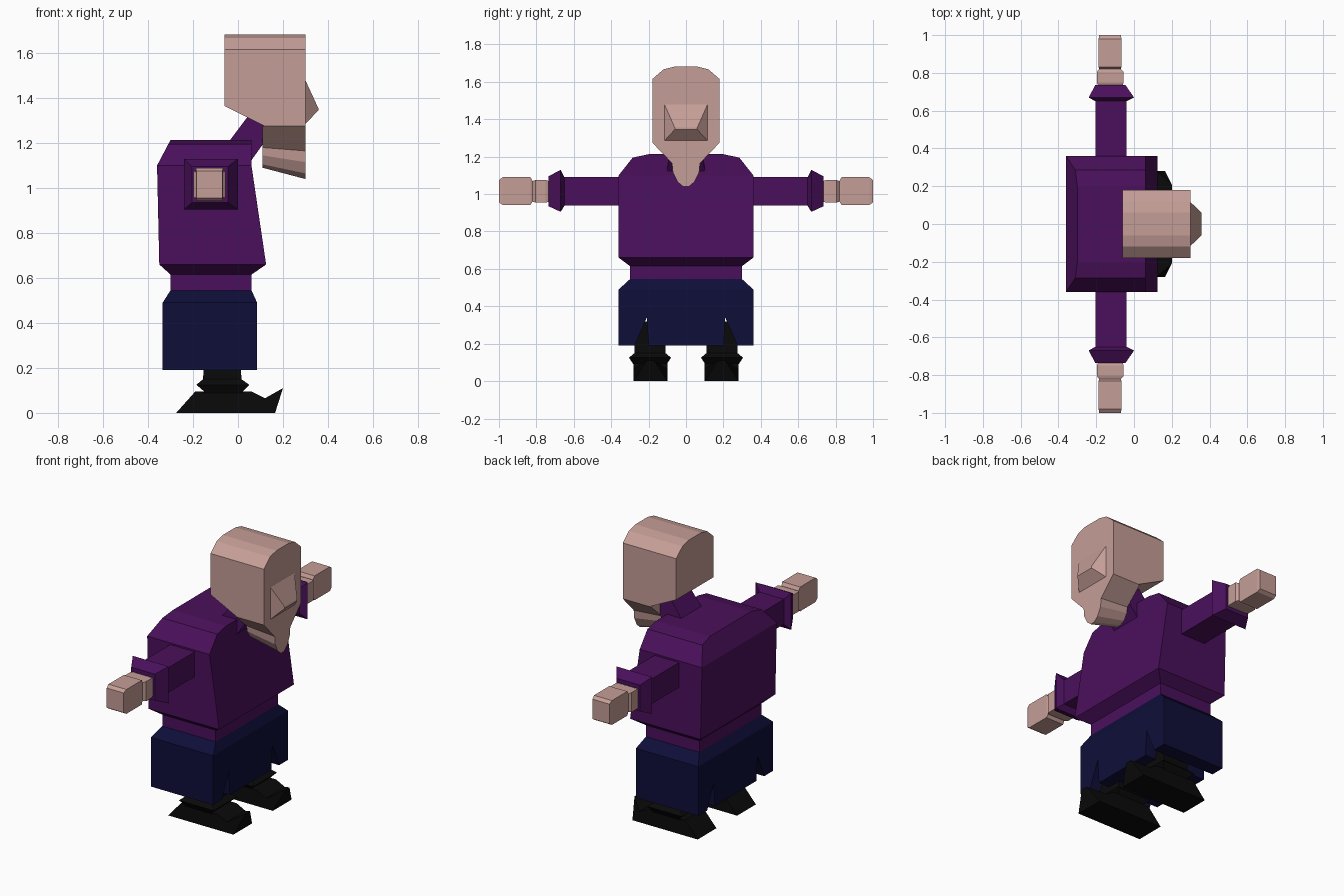
import bpy, bmesh
from mathutils import Vector


def mat(name, rgb):
    m = bpy.data.materials.new(name)
    m.diffuse_color = (*rgb, 1)
    return m


SKIN = mat("skin", (0.56, 0.34, 0.31))
PURPLE = mat("purple cloth", (0.068, 0.005, 0.105))
NAVY = mat("navy cloth", (0.0045, 0.0045, 0.042))
BLACK = mat("black leather", (0.003, 0.003, 0.003))


def build(name, rings, m):
    """Skin a stack of matching point rings and cap both ends."""
    bm = bmesh.new()
    loops = [[bm.verts.new(p) for p in r] for r in rings]
    n = len(loops[0])
    for a, b in zip(loops, loops[1:]):
        for i in range(n):
            j = (i + 1) % n
            bm.faces.new((a[i], a[j], b[j], b[i]))
    bm.faces.new(loops[0])
    bm.faces.new(loops[-1])
    bmesh.ops.recalc_face_normals(bm, faces=bm.faces)
    me = bpy.data.meshes.new(name)
    bm.to_mesh(me)
    bm.free()
    me.materials.append(m)
    ob = bpy.data.objects.new(name, me)
    bpy.context.collection.objects.link(ob)
    return ob


def rects(name, rows, m, axis="z"):
    """Loft rectangles. Rows are (level, a0, a1, b0, b1)."""
    rings = []
    for t, a0, a1, b0, b1 in rows:
        r = [(a0, b0), (a1, b0), (a1, b1), (a0, b1)]
        if axis == "z":      # a = x, b = y
            rings.append([(a, b, t) for a, b in r])
        elif axis == "y":    # a = x, b = z
            rings.append([(a, t, b) for a, b in r])
        else:                # a = y, b = z
            rings.append([(t, a, b) for a, b in r])
    return build(name, rings, m)


def mirror_y(ob):
    md = ob.modifiers.new("mirror", "MIRROR")
    md.use_axis = (False, True, False)
    md.use_clip = False
    return ob


# Torso with gathered waist and rounded shoulders
rects("sweater", [
    (0.54, -0.30, 0.06, -0.30, 0.30),
    (0.615, -0.30, 0.06, -0.30, 0.30),
    (0.66, -0.35, 0.125, -0.36, 0.36),
    (1.10, -0.36, 0.06, -0.36, 0.36),
    (1.195, -0.31, 0.06, -0.285, 0.285),
    (1.213, -0.30, 0.06, -0.20, 0.20)], PURPLE)

# Collar leaning forward under the head
build("collar", [
    [(-0.06, -s, 1.18), (0.05, -s, 1.11), (0.05, s, 1.11), (-0.06, s, 1.18)] if k == 0 else
    [(0.06, -s, 1.34), (0.15, -s, 1.25), (0.15, s, 1.25), (0.06, s, 1.34)]
    for k, s in enumerate((0.10, 0.09))], PURPLE)

# Sleeves with flared cuffs
mirror_y(rects("sleeve", [
    (0.34, -0.205, -0.04, 0.938, 1.09),
    (0.65, -0.205, -0.04, 0.938, 1.09),
    (0.67, -0.24, 0.0, 0.905, 1.13),
    (0.735, -0.205, -0.045, 0.935, 1.095)], PURPLE, "y"))

# Wrists and hands
mirror_y(rects("hand", [
    (0.72, -0.185, -0.065, 0.96, 1.065),
    (0.75, -0.197, -0.055, 0.955, 1.075),
    (0.805, -0.197, -0.055, 0.955, 1.075),
    (0.82, -0.185, -0.07, 0.96, 1.07),
    (0.832, -0.187, -0.066, 0.942, 1.09),
    (0.98, -0.187, -0.066, 0.942, 1.09),
    (1.00, -0.185, -0.07, 0.955, 1.075)], SKIN, "y"))

# Head: arched section running back to front, underside rising at the back
def head_ring(x, low):
    half = [(0.18, low), (0.18, 1.615), (0.12, 1.667), (0.06, 1.682)]
    return [(x, y, z) for y, z in half] + [(x, -y, z) for y, z in reversed(half)]


build("head", [head_ring(-0.06, 1.365), head_ring(0.12, 1.275), head_ring(0.30, 1.275)], SKIN)

# Jaw and pointed chin, tilted down to the front
half = [(0.18, 1.275, 1.275), (0.075, 1.18, 1.165), (0.07, 1.145, 1.115),
        (0.045, 1.105, 1.065), (0.015, 1.09, 1.04)]
build("chin", [
    [(x, y, p[k]) for y, *p in half] + [(x, -y, p[k]) for y, *p in reversed(half)]
    for k, x in ((0, 0.11), (1, 0.30))], SKIN)

# Wedge nose
rects("nose", [
    (0.295, -0.12, 0.12, 1.28, 1.49),
    (0.357, -0.06, 0.06, 1.345, 1.355)], SKIN, "x")

# Trousers: upper taper, then a lower block with slits over the feet
rects("trouser_waist", [
    (0.36, -0.335, 0.085, -0.36, 0.36),
    (0.49, -0.335, 0.085, -0.36, 0.36),
    (0.545, -0.30, 0.06, -0.30, 0.30)], NAVY)
hem = [(0.36, 0.36), (0.36, 0.19), (0.275, 0.19), (0.21, 0.34), (0.20, 0.19)]
outline = hem + [(-y, z) for y, z in reversed(hem)]
build("trouser_hem", [[(x, y, z) for y, z in outline] for x in (-0.335, 0.085)], NAVY)

# Boot shafts with an ankle ring
mirror_y(rects("boot_shaft", [
    (0.08, -0.18, 0.04, 0.11, 0.275),
    (0.095, -0.15, 0.02, 0.10, 0.285),
    (0.125, -0.185, 0.05, 0.08, 0.305),
    (0.15, -0.155, 0.015, 0.11, 0.275),
    (0.32, -0.15, 0.01, 0.11, 0.275)], BLACK))

# Boots with sloped heel and turned-up pointed toe: (x, z, half width)
prof = [(-0.275, 0.0, 0.09), (0.165, 0.0, 0.09), (0.20, 0.11, 0.02),
        (0.12, 0.065, 0.09), (0.06, 0.095, 0.09), (-0.19, 0.095, 0.09)]
mirror_y(build("boot", [[(x, 0.19 + s * w, z) for x, z, w in prof] for s in (-1, 1)], BLACK))
